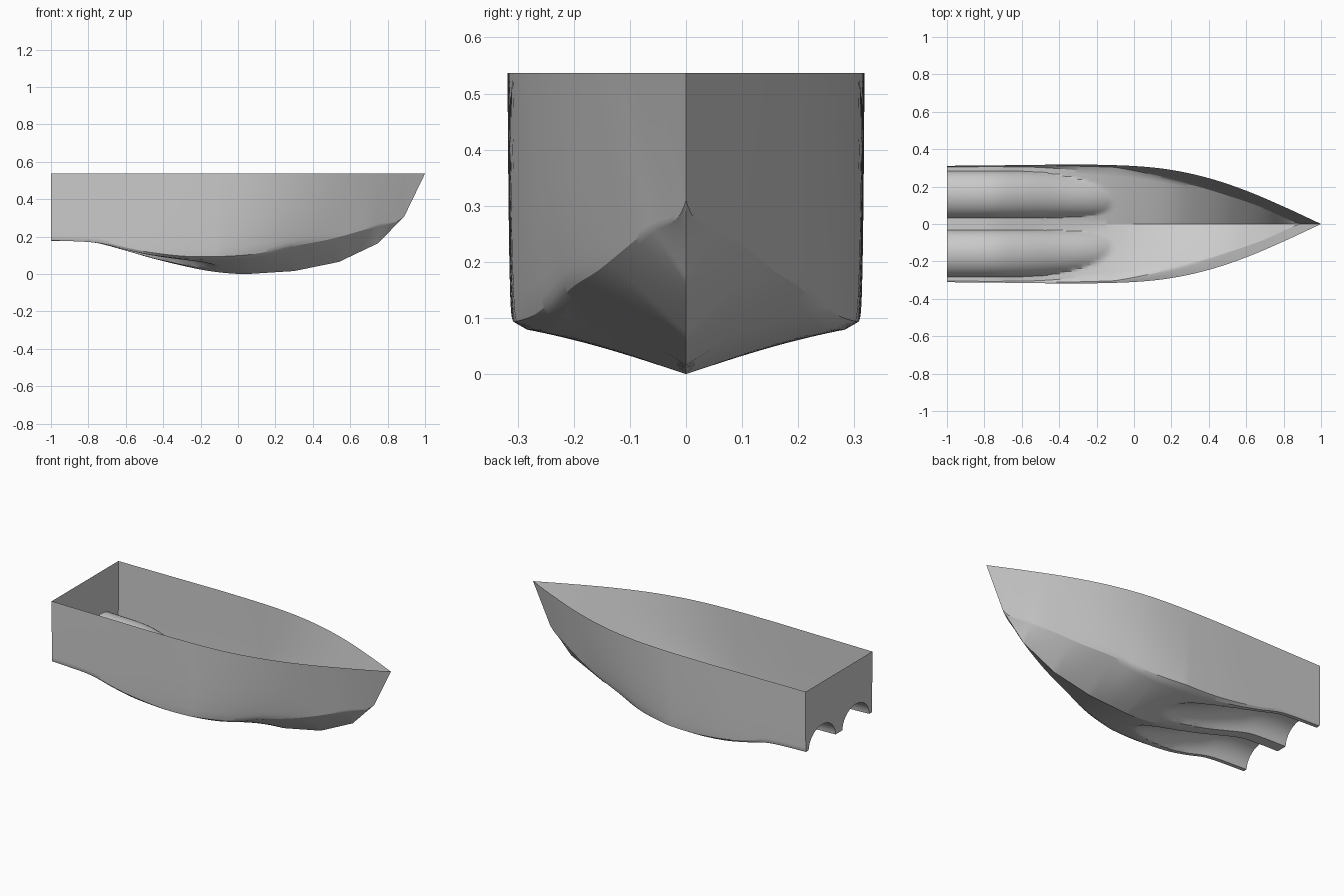
import bpy
import bmesh
import math

cube = bpy.data.objects.get("Cube")
if cube:
    bpy.data.objects.remove(cube, do_unlink=True)

DECK_Z = 0.537

# Lengthwise curves as (x, value), stern to bow
KEEL = [(-1, .178), (-.85, .174), (-.75, .165), (-.6, .125), (-.45, .082), (-.23, .03),
        (-.1, .009), (.05, 0), (.3, .016), (.54, .065), (.75, .165), (.89, .31), (1, DECK_Z)]
CHINE_Z = [(-1, .18), (-.75, .166), (-.6, .13), (-.45, .1), (-.25, .08), (0, .085),
           (.15, .105), (.3, .148), (.5, .188), (.75, .26), (.89, .31), (1, DECK_Z)]
CHINE_Y = [(-1, .306), (-.55, .304), (-.3, .288), (0, .265), (.3, .21), (.5, .152),
           (.7, .083), (.89, 0), (1, 0)]
DECK_Y = [(-1, .311), (-.6, .315), (-.3, .318), (0, .31), (.2, .289), (.4, .245),
          (.6, .178), (.8, .093), (1, 0)]
TUNNEL_Z = [(-1, .176), (-.75, .164), (-.6, .12), (-.4, .042), (-.2, -.03), (0, -.12), (1, -.5)]


def curve(points, x, smooth=True):
    """Value of a lengthwise curve at x, with optional soft tangents."""
    i = 0
    while i < len(points) - 2 and x > points[i + 1][0]:
        i += 1
    (x0, a), (x1, b) = points[i], points[i + 1]
    h = x1 - x0
    t = (x - x0) / h
    if not smooth:
        return a + (b - a) * t

    def slope(k):
        p, q = points[max(k - 1, 0)], points[min(k + 1, len(points) - 1)]
        return (q[1] - p[1]) / (q[0] - p[0])

    s0, s1 = slope(i) * h, slope(i + 1) * h
    return a + s0 * t + (3 * (b - a) - 2 * s0 - s1) * t ** 2 + (s0 + s1 - 2 * (b - a)) * t ** 3


# Positions across the bottom: keel, tunnel arch, chine
ARCH_STEPS = 18
MID, HALF, HEIGHT = .515, .41, .11
ACROSS = [0] + [MID - HALF * math.cos(math.pi * i / ARCH_STEPS) for i in range(ARCH_STEPS + 1)] + [1]
SIDE = [.03, .07, .13, .3, .5, .75, 1]


def section(x):
    """Half cross-section from the keel to the deck edge."""
    keel = curve(KEEL, x, x < .05 and x > -1)
    chine_y = max(curve(CHINE_Y, x), 0) if x < .89 else 0
    chine_z = max(curve(CHINE_Z, x), keel) if x < .89 else keel
    deck_y = max(curve(DECK_Y, x), 0)
    arch_base = curve(TUNNEL_Z, x)
    points = []
    for f in ACROSS:
        z = keel + (chine_z - keel) * f
        u = (f - MID) / HALF
        if abs(u) <= 1:
            z = max(z, arch_base + HEIGHT * math.sqrt(max(0, 1 - u * u)))
        points.append((x, f * chine_y, z))
    # Tight bilge amidships, straight flare at the bow
    power = min(1, .1 + .9 * max(0, x + .1) / .7)
    for t in SIDE:
        points.append((x, chine_y + (deck_y - chine_y) * t ** power,
                       chine_z + (DECK_Z - chine_z) * t))
    return points


# Half hull shell lofted from stern to bow
stations = sorted({round(-1 + .02 * i, 3) for i in range(101)} | {.05, .75, .89})
bm = bmesh.new()
rows = [[bm.verts.new(p) for p in section(x)] for x in stations]
for a, b in zip(rows, rows[1:]):
    for j in range(len(a) - 1):
        bm.faces.new((a[j], b[j], b[j + 1], a[j + 1]))

# Flat transom with the arch cut-out
bm.faces.new(rows[0] + [bm.verts.new((-1, 0, DECK_Z))])

# Other half, merged on the centreline
bmesh.ops.mirror(bm, geom=bm.verts[:] + bm.edges[:] + bm.faces[:], axis='Y', merge_dist=.0001)
bmesh.ops.remove_doubles(bm, verts=bm.verts[:], dist=.0002)
bmesh.ops.recalc_face_normals(bm, faces=bm.faces[:])
mesh = bpy.data.meshes.new("boat_hull")
bm.to_mesh(mesh)
bm.free()

hull = bpy.data.objects.new("boat_hull", mesh)
bpy.context.collection.objects.link(hull)

grey = bpy.data.materials.new("light_grey")
grey.use_nodes = True
grey.diffuse_color = (.6, .6, .6, 1)
grey.node_tree.nodes["Principled BSDF"].inputs["Base Color"].default_value = (.6, .6, .6, 1)
mesh.materials.append(grey)

bpy.ops.object.select_all(action='DESELECT')
hull.select_set(True)
bpy.context.view_layer.objects.active = hull
bpy.ops.object.shade_smooth_by_angle(angle=math.radians(25))
